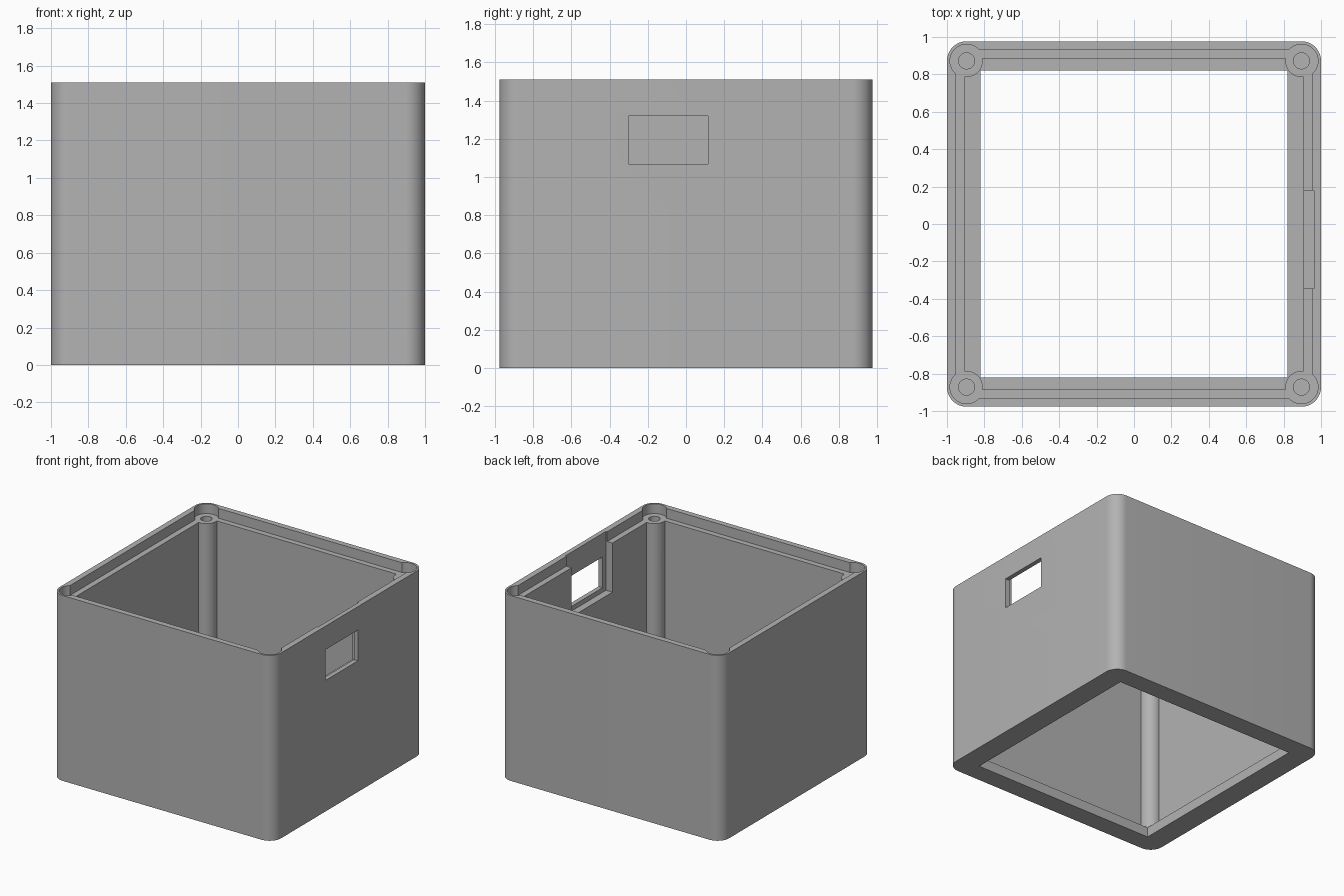
import bpy
import bmesh
import math

if "Cube" in bpy.data.objects:
    bpy.data.objects.remove(bpy.data.objects["Cube"], do_unlink=True)

HX, HY, HEIGHT = 1.0, 0.977, 1.51       # outer half sizes and height
CORNER = 0.105                          # radius of the vertical corners
LEDGE = 1.43                            # seat for the lid
FLOOR = 0.08                            # thickness of the bottom flange
POST_X, POST_Y = HX - CORNER, HY - CORNER
CORNERS = [(sx * POST_X, sy * POST_Y) for sx in (-1, 1) for sy in (-1, 1)]


def prism(name, outline, z0, z1):
    """Closed solid from a counter-clockwise outline."""
    bm = bmesh.new()
    low = [bm.verts.new((x, y, z0)) for x, y in outline]
    high = [bm.verts.new((x, y, z1)) for x, y in outline]
    bm.faces.new(low[::-1])
    bm.faces.new(high)
    n = len(low)
    for i in range(n):
        j = (i + 1) % n
        bm.faces.new((low[i], low[j], high[j], high[i]))
    mesh = bpy.data.meshes.new(name)
    bm.to_mesh(mesh)
    bm.free()
    obj = bpy.data.objects.new(name, mesh)
    bpy.context.collection.objects.link(obj)
    return obj


def block(name, x0, x1, y0, y1, z0, z1):
    return prism(name, [(x0, y0), (x1, y0), (x1, y1), (x0, y1)], z0, z1)


def cylinder(name, centre, radius, z0, z1, sides=48):
    turns = [2 * math.pi * (i + 0.5) / sides for i in range(sides)]
    return prism(name, [(centre[0] + radius * math.cos(a),
                         centre[1] + radius * math.sin(a)) for a in turns], z0, z1)


def combine(target, tool, operation):
    """Apply a boolean and remove the tool."""
    tool.hide_render = True
    mod = target.modifiers.new("combine", "BOOLEAN")
    mod.operation = operation
    mod.solver = "EXACT"
    mod.object = tool
    bpy.context.view_layer.objects.active = target
    bpy.ops.object.modifier_apply(modifier=mod.name)
    bpy.data.objects.remove(tool, do_unlink=True)


# Outer body with rounded vertical corners
outline = []
steps = 12
for quarter, (sx, sy) in enumerate([(1, 1), (-1, 1), (-1, -1), (1, -1)]):
    for i in range(steps + 1):
        a = (quarter + i / steps) * math.pi / 2
        outline.append((sx * POST_X + CORNER * math.cos(a),
                        sy * POST_Y + CORNER * math.sin(a)))
body = prism("enclosure_body", outline, 0, HEIGHT)

# Main cavity and the opening through the bottom flange
combine(body, block("cavity", -0.905, 0.905, -0.885, 0.885, FLOOR, 2), "DIFFERENCE")
combine(body, block("bottom_opening", -0.82, 0.82, -0.82, 0.82, -1, 1), "DIFFERENCE")

# Corner screw posts
for c in CORNERS:
    combine(body, cylinder("post", c, 0.086, FLOOR / 2, LEDGE + 0.04), "UNION")

# Lid seat, widened around each post, and the screw holes
combine(body, block("lid_seat", -0.952, 0.952, -0.93, 0.93, LEDGE, 2), "DIFFERENCE")
for c in CORNERS:
    combine(body, cylinder("post_seat", c, 0.089, LEDGE, 2), "DIFFERENCE")
    combine(body, cylinder("screw_hole", c, 0.043, 0.95, 2, 32), "DIFFERENCE")

# Connector pocket inside the wall, and its window
combine(body, block("pocket", 0.8, 0.963, -0.345, 0.18, 1.03, 2), "DIFFERENCE")
combine(body, block("window", 0.8, 1.2, -0.3, 0.115, 1.068, 1.318), "DIFFERENCE")

# Single grey plastic
grey = bpy.data.materials.new("grey_plastic")
grey.use_nodes = True
colour = (0.45, 0.45, 0.45, 1)
grey.diffuse_color = colour
grey.node_tree.nodes["Principled BSDF"].inputs["Base Color"].default_value = colour
body.data.materials.clear()
body.data.materials.append(grey)
for face in body.data.polygons:
    face.material_index = 0

bpy.ops.object.select_all(action="DESELECT")
body.select_set(True)
bpy.context.view_layer.objects.active = body
bpy.ops.object.shade_smooth_by_angle(angle=math.radians(30))
